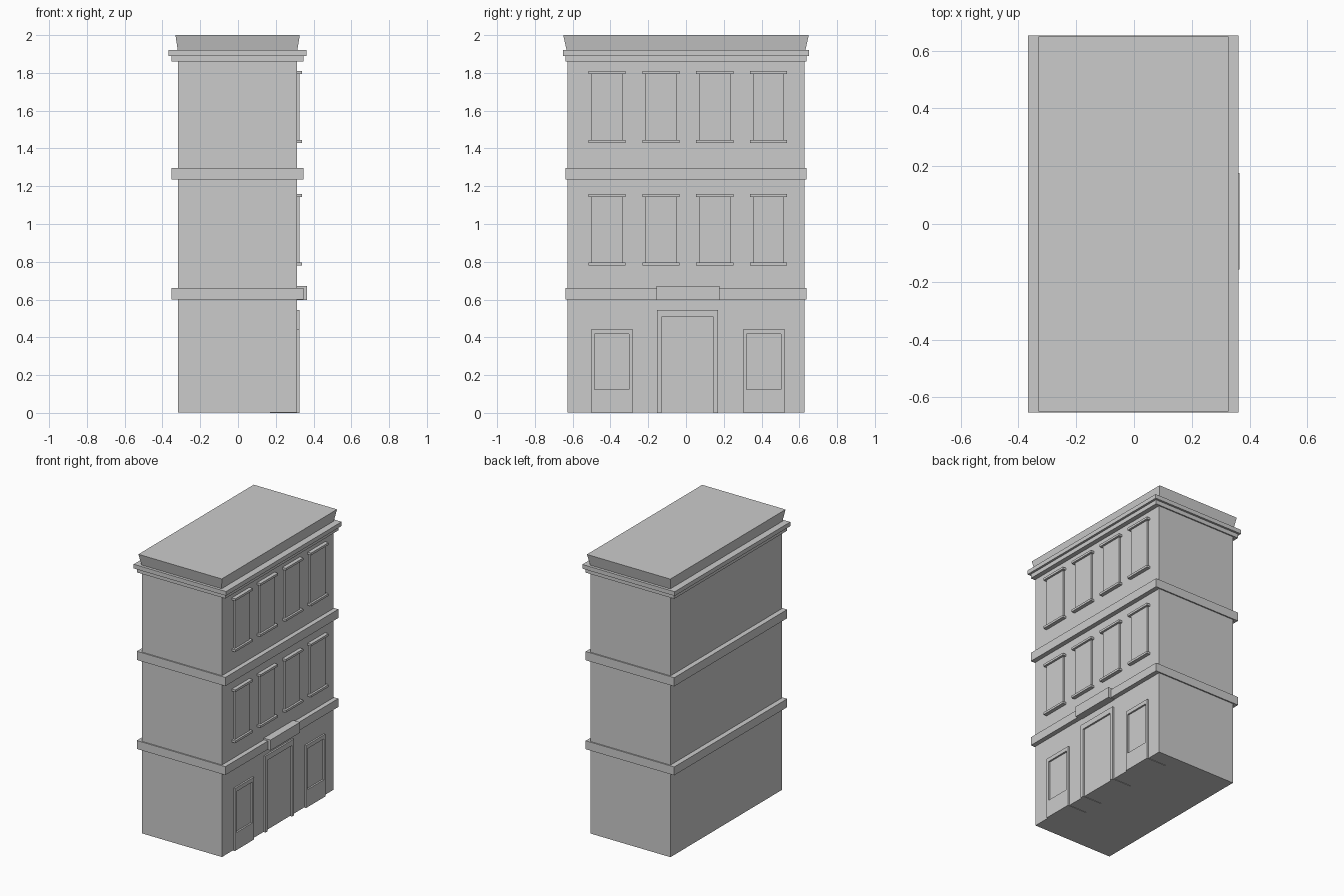
import bpy, bmesh

if "Cube" in bpy.data.objects:
    bpy.data.objects.remove(bpy.data.objects["Cube"])


def block(name, x, y, z, top_x=None, top_y=None):
    """Box from (min, max) ranges; optional different ranges at the top."""
    bm = bmesh.new()
    bmesh.ops.create_cube(bm, size=1)
    for v in bm.verts:
        upper = v.co.z > 0
        rx = top_x if upper and top_x else x
        ry = top_y if upper and top_y else y
        v.co = (rx[v.co.x > 0], ry[v.co.y > 0], z[upper])
    mesh = bpy.data.meshes.new(name)
    bm.to_mesh(mesh)
    bm.free()
    obj = bpy.data.objects.new(name, mesh)
    bpy.context.collection.objects.link(obj)
    return obj


def centred(c, width):
    return (c - width / 2, c + width / 2)


WALL = 0.313      # street facade plane
FACE = 0.325      # front of frames and window panels
MID = 0.01        # facade centre along y

# Main body
block("building_body", (-0.317, WALL), (-0.628, 0.628), (0.003, 1.90))

# Floor bands, cornice and flared parapet
for i, z in enumerate([(0.60, 0.66), (1.235, 1.297)]):
    block(f"floor_band_{i + 1}", (-0.353, 0.346), (-0.637, 0.637), z)
block("cornice_lower", (-0.353, 0.346), (-0.637, 0.637), (1.86, 1.89))
block("cornice_upper", (-0.367, 0.362), (-0.652, 0.652), (1.89, 1.92))
block("parapet", (-0.319, 0.314), (-0.632, 0.632), (1.92, 2.0),
      top_x=(-0.331, 0.327), top_y=(-0.65, 0.65))

# Upper windows with sills and lintels
for floor, z in enumerate((0.78, 1.43)):
    for k in range(4):
        y = MID + (k - 1.5) * 0.285
        tag = f"{floor + 2}_{k + 1}"
        block(f"window_panel_{tag}", (0.29, FACE), centred(y, 0.165), (z + 0.01, z + 0.37))
        block(f"window_sill_{tag}", (0.29, 0.34), centred(y, 0.197), (z, z + 0.016))
        block(f"window_lintel_{tag}", (0.29, 0.34), centred(y, 0.197), (z + 0.364, z + 0.38))


def surround(name, y, width, height, jamb, head):
    """Two jambs and a head around an opening."""
    x = (0.17, FACE)
    for side, label in ((-1, "left"), (1, "right")):
        block(f"{name}_{label}_jamb", x,
              centred(y + side * (width - jamb) / 2, jamb), (0, height - head))
    block(f"{name}_head", x, centred(y, width), (height - head, height))


# Entrance and ground-floor windows
surround("door_frame", 0.007, 0.323, 0.545, 0.024, 0.038)
for side, label in ((-1, "left"), (1, "right")):
    y = MID + side * 0.402
    surround(f"shop_window_{label}", y, 0.217, 0.445, 0.017, 0.028)
    block(f"shop_window_{label}_apron", (0.17, FACE), centred(y, 0.183), (0, 0.125))

# Plain sign board over the door
block("sign_board", (0.30, 0.366), centred(MID, 0.334), (0.597, 0.672))
